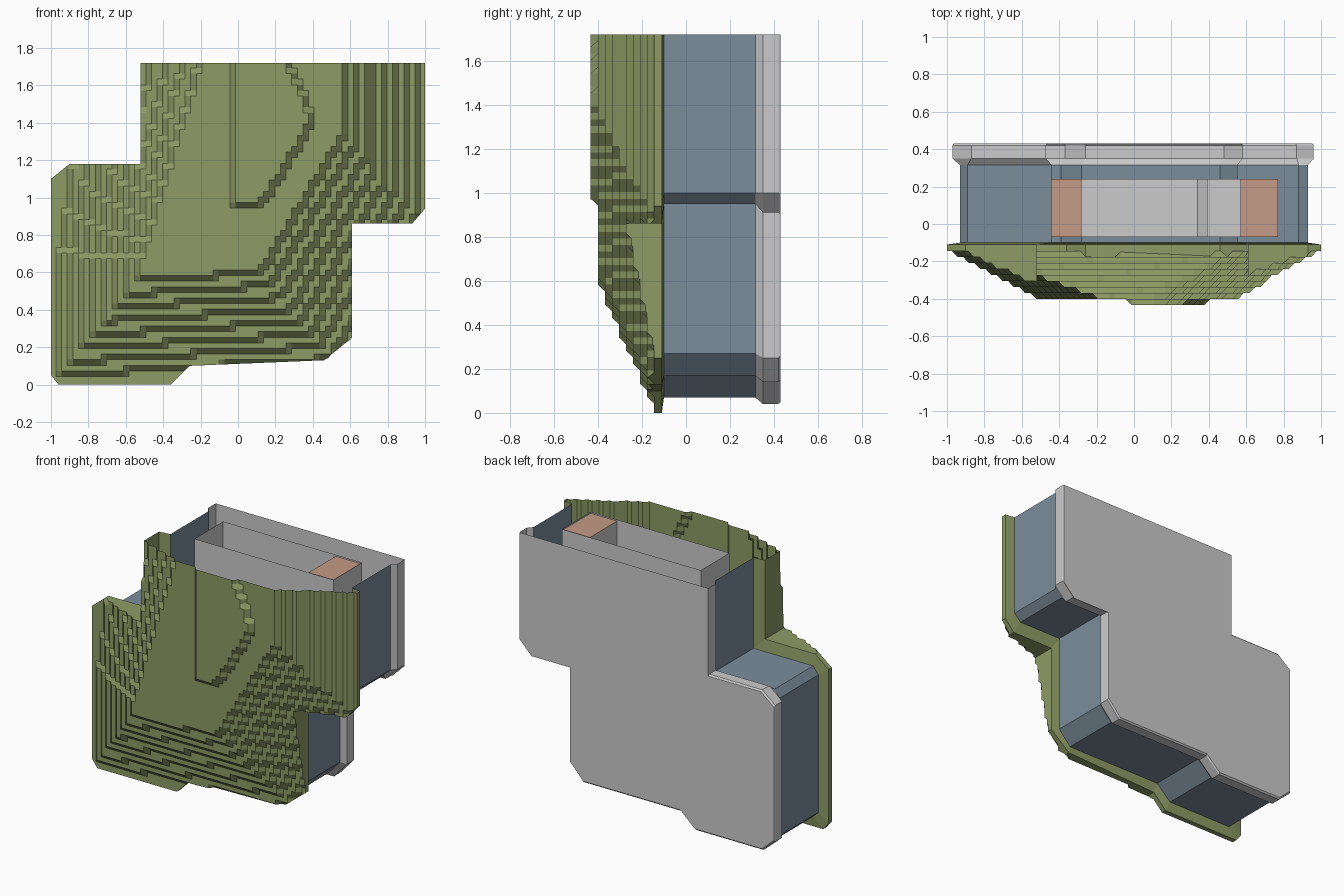
import bpy, bmesh, math

if "Cube" in bpy.data.objects:
    bpy.data.objects.remove(bpy.data.objects["Cube"])

TOP = 1.72
# matching open outlines (x, z), from the upper left cut round to the upper right cut
CRUST = [(-.52, TOP), (-.52, 1.18), (-.9, 1.18), (-1, 1.1), (-1, .05), (-.96, 0), (-.36, 0),
         (-.26, .1), (.46, .13), (.61, .25), (.61, .86), (.93, .86), (1, .94), (1, TOP)]
BODY = [(-.44, TOP), (-.44, 1.1), (-.89, 1.1), (-.93, 1.05), (-.93, .11), (-.89, .07), (-.39, .07),
        (-.28, .17), (.46, .17), (.55, .27), (.55, .95), (.88, .95), (.93, 1.0), (.93, TOP)]
PLATE = [(-.47, TOP), (-.47, 1.13), (-.87, 1.13), (-.97, 1.05), (-.97, .12), (-.88, .04), (-.37, .04),
         (-.26, .14), (.48, .14), (.58, .25), (.58, .91), (.87, .91), (.96, 1.0), (.96, TOP)]
POCKET = [(-.28, TOP), (-.28, .98), (-.72, .98), (-.78, .92), (-.78, .29), (-.72, .23), (-.46, .23),
          (-.35, .33), (.34, .33), (.39, .38), (.39, 1.1), (.72, 1.1), (.77, 1.15), (.77, TOP)]


def material(name, rgb):
    m = bpy.data.materials.new(name)
    m.diffuse_color = (*rgb, 1)
    m.use_nodes = True
    m.node_tree.nodes["Principled BSDF"].inputs["Base Color"].default_value = m.diffuse_color
    return m


def finish(name, bm, mat=None):
    me = bpy.data.meshes.new(name)
    bm.to_mesh(me)
    bm.free()
    ob = bpy.data.objects.new(name, me)
    bpy.context.collection.objects.link(ob)
    if mat:
        me.materials.append(mat)
    return ob


def loft(name, rings, mat=None, cap_front=False, cap_back=False, closed=False):
    """Skin a list of (outline, y) rings; the top stays open unless closed."""
    bm = bmesh.new()
    rows = [[bm.verts.new((x, y, z)) for x, z in pts] for pts, y in rings]
    n = len(rows[0])
    for a, b in zip(rows, rows[1:]):
        for i in range(n if closed else n - 1):
            j = (i + 1) % n
            bm.faces.new((a[i], a[j], b[j], b[i]))
    if cap_front:
        bm.faces.new(rows[0])
    if cap_back:
        bm.faces.new(rows[-1][::-1])
    bmesh.ops.recalc_face_normals(bm, faces=bm.faces)
    return finish(name, bm, mat)


green = material("moss_green", (.27, .33, .13))
blue = material("wall_blue", (.20, .27, .33))
orange = material("warm_orange", (.55, .33, .24))


def level(x, z):
    """Terrace number of the stepped front at a point."""
    if z > .95 and x > -.03 and x < min(.12 + .62 * (z - .95), .41 - .42 * (z - 1.4)):
        return 9
    t = max(0, z - .6)
    x0, x1 = -1.0 + .12 * t, -.53 + .31 * t
    left = (x - x0) / (x1 - x0)
    bottom = (z - .03 - .06 * (x + .5)) / .55
    diagonal = (.47 + .6 * z - x) / .73
    right = (1.0 - x) / .45
    return max(0, min(8, math.floor(8 * min(left, bottom, diagonal, right) + .3)))


# stepped front crust: a terraced grid clipped to the outline
S = .03
bm = bmesh.new()
grid = []
for i in range(70):
    x = -1.033 + i * S
    grid.append([])
    for k in range(62):
        z = -.047 + k * S
        grid[-1].append(bm.verts.new((x, -.145 - .032 * level(x, z), z)))
for a, b in zip(grid, grid[1:]):
    for k in range(61):
        bm.faces.new((a[k], b[k], b[k + 1], a[k + 1]))
rim = [e for e in bm.edges if e.is_boundary]
ext = bmesh.ops.extrude_edge_only(bm, edges=rim)["geom"]
for v in ext:
    if isinstance(v, bmesh.types.BMVert):
        v.co.y = -.05
bmesh.ops.holes_fill(bm, edges=[e for e in bm.edges if e.is_boundary], sides=0)
bmesh.ops.recalc_face_normals(bm, faces=bm.faces)
crust = finish("stepped_front", bm, green)

cutter = loft("outline_cutter", [(CRUST, -.7), (CRUST, -.12)], None, True, True, True)
cutter.hide_render = True
mod = crust.modifiers.new("clip", 'BOOLEAN')
mod.operation = 'INTERSECT'
mod.solver = 'EXACT'
mod.object = cutter
bpy.context.view_layer.objects.active = crust
bpy.ops.object.modifier_apply(modifier="clip")
bpy.data.objects.remove(cutter)

# the crust is a hollow shell, open at the back and at the top cut
bm = bmesh.new()
bm.from_mesh(crust.data)
drop = [f for f in bm.faces
        if all(v.co.y > -.1205 for v in f.verts) or all(v.co.z > TOP - .001 for v in f.verts)]
bmesh.ops.delete(bm, geom=drop, context='FACES')
bm.to_mesh(crust.data)
bm.free()

# flange behind the crust, side walls and back plate
loft("front_flange", [(CRUST, -.12), (CRUST, -.11), (BODY, -.10)], green)
loft("side_walls", [(BODY, -.10), (BODY, .315)], blue)
inner = [(x * .995, z if z == TOP else z + (.01 if z < .6 else -.01)) for x, z in PLATE]
loft("back_plate", [(BODY, .315), (PLATE, .35), (PLATE, .42), (inner, .43)], cap_back=True)

# inner hollow box following the outline, open at the top
loft("inner_pocket", [(POCKET, -.07), (POCKET, .24)], None, True, True)
ledge = [(.57, 1.71), (.77, 1.71)]
loft("pocket_ledge", [(ledge, -.07), (ledge, .24)], orange)
wall = [(.57, 1.71), (.57, 1.1)]
loft("pocket_inner_wall", [(wall, -.07), (wall, .24)])
shoulder = [(-.44, .985), (-.28, .985)]
loft("pocket_shoulder", [(shoulder, -.07), (shoulder, .24)], orange)
